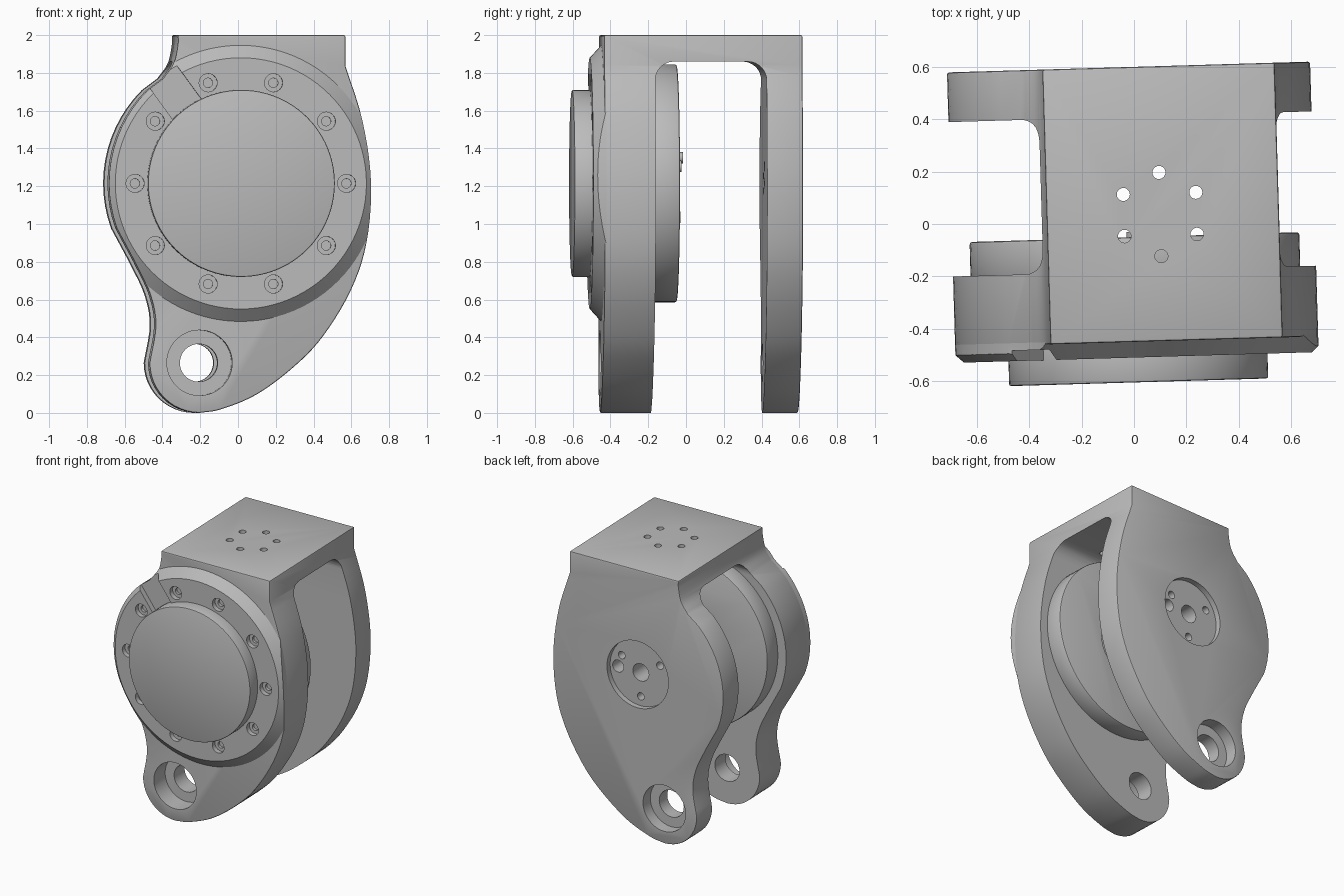
import bpy, bmesh, math
from math import pi, cos, sin
from mathutils import Matrix, Vector

cube = bpy.data.objects.get("Cube")
if cube:
    bpy.data.objects.remove(cube, do_unlink=True)

grey = bpy.data.materials.new("machined_grey")
grey.use_nodes = True
COLOUR = (0.5, 0.5, 0.5, 1)
grey.diffuse_color = COLOUR
grey.node_tree.nodes["Principled BSDF"].inputs["Base Color"].default_value = COLOUR

CZ = 1.215                 # motor axis height
PX, PZ, LOBE = -0.217, 0.265, 0.265   # pivot eye
FRONT, INNER_F, INNER_B, BACK = -0.45, -0.18, 0.41, 0.60
parts = []


def make(name, bm):
    bmesh.ops.recalc_face_normals(bm, faces=bm.faces)
    me = bpy.data.meshes.new(name)
    bm.to_mesh(me)
    bm.free()
    ob = bpy.data.objects.new(name, me)
    bpy.context.collection.objects.link(ob)
    me.materials.append(grey)
    return ob


def prism(name, pts, vec):
    bm = bmesh.new()
    face = bm.faces.new([bm.verts.new(p) for p in pts])
    ext = bmesh.ops.extrude_face_region(bm, geom=[face])
    bmesh.ops.translate(bm, vec=vec, verts=[v for v in ext["geom"] if isinstance(v, bmesh.types.BMVert)])
    return make(name, bm)


def rods(name, spots, y0, y1, r0, r1=None, seg=32):
    """Cylinders or cones along y at the (x, z) spots."""
    bm = bmesh.new()
    for x, z in spots:
        m = Matrix.Translation((x, (y0 + y1) / 2, z)) @ Matrix.Rotation(-pi / 2, 4, "X")
        bmesh.ops.create_cone(bm, cap_ends=True, segments=seg, radius1=r0,
                              radius2=r0 if r1 is None else r1, depth=y1 - y0, matrix=m)
    return make(name, bm)


def apply(ob, mod):
    bpy.context.view_layer.objects.active = ob
    bpy.ops.object.modifier_apply(modifier=mod.name)


def boolean(ob, cutter, op="DIFFERENCE"):
    mod = ob.modifiers.new("cut", "BOOLEAN")
    mod.operation, mod.solver, mod.object = op, "EXACT", cutter
    apply(ob, mod)
    bpy.data.objects.remove(cutter, do_unlink=True)


def bevel(ob, width, seg=2):
    mod = ob.modifiers.new("bevel", "BEVEL")
    mod.width, mod.segments, mod.limit_method, mod.angle_limit = width, seg, "ANGLE", math.radians(60)
    apply(ob, mod)


def spline(pts, n=5):
    """Smooth curve through the points."""
    p = [Vector(q) for q in pts]
    p = [2 * p[0] - p[1]] + p + [2 * p[-1] - p[-2]]
    out = []
    for a, b, c, d in zip(p, p[1:], p[2:], p[3:]):
        for i in range(n):
            t = i / n
            out.append(0.5 * (2 * b + (c - a) * t + (2 * a - 5 * b + 4 * c - d) * t * t
                              + (3 * b - a - 3 * c + d) * t ** 3))
    return out + [p[-2]]


def ring(cx, cz, r, n, start=0):
    return [(cx + r * cos(start + 2 * pi * i / n), cz + r * sin(start + 2 * pi * i / n)) for i in range(n)]


# Side outline shared by both arms
right = spline([(0.555, 1.84), (0.645, 1.55), (0.69, 1.22), (0.667, 0.9), (0.585, 0.65), (0.44, 0.41),
                (0.29, 0.25), (0.09, 0.1), (-0.1, 0.02), (PX, 0)])
eye = [Vector((PX + LOBE * cos(a), PZ + LOBE * sin(a))) for a in [-pi / 2 - i * pi / 24 for i in range(1, 12)]]
left = spline([(PX - LOBE, PZ), (-0.45, 0.465), (-0.48, 0.63), (-0.56, 0.80)])
body = [Vector((0.697 * cos(a), CZ + 0.697 * sin(a))) for a in [math.radians(200 - i * 5) for i in range(14)]]
shoulder = spline([(-0.41, 1.77), (-0.355, 1.85), (-0.333, 1.95), (-0.333, 2)])
outline = [Vector((0.555, 2))] + right + eye + left + body + shoulder


def slab(name, y0, y1):
    return prism(name, [(p.x, y0, p.y) for p in outline], (0, y1 - y0, 0))


# Fork: one block with a rounded channel cut through it
fork = slab("fork_body", FRONT, BACK)
bevel(fork, 0.01)
R, ROOF = 0.1, 1.86
arch = [(INNER_F, -1)]
for cy, a0 in ((INNER_F + R, pi), (INNER_B - R, pi / 2)):
    arch += [(cy + R * cos(a0 - i * pi / 16), ROOF - R + R * sin(a0 - i * pi / 16)) for i in range(9)]
arch.append((INNER_B, -1))
boolean(fork, prism("channel", [(-1, y, z) for y, z in arch], (2, 0, 0)))

# Pivot eyes with outer counterbores
pivot = [(PX, PZ)]
boolean(fork, rods("pivot_bore", pivot, -1, 1, 0.1, seg=48))
boolean(fork, rods("front_counterbore", pivot, -1, FRONT + 0.14, 0.173, seg=48))
boolean(fork, rods("back_counterbore", pivot, BACK - 0.09, 1, 0.173, seg=48))

# Round recess and holes on the back arm
screws = ring(0, CZ, 0.18, 3, pi / 6)
boolean(fork, rods("back_recess", [(0, CZ)], BACK - 0.04, 1, 0.25, seg=64))
boolean(fork, rods("centre_hole", [(0, CZ)], 0.3, 1, 0.065))
boolean(fork, rods("screw_holes", screws, 0.3, 1, 0.028, seg=20))
boolean(fork, rods("pin_hole", [(0.185, CZ)], 0.3, 1, 0.045, seg=24))

# Ring of holes through the top plate
bm = bmesh.new()
for x, y in ring(0.101, 0.034, 0.16, 6, pi / 2):
    bmesh.ops.create_cone(bm, cap_ends=True, segments=20, radius1=0.025, radius2=0.025, depth=0.4,
                          matrix=Matrix.Translation((x, y, 1.95)))
boolean(fork, make("top_holes", bm))
parts.append(fork)

# Chamfered motor flange, trimmed to the arm outline
flange = rods("motor_flange", [(0, CZ)], -0.51, FRONT + 0.01, 0.665, 0.742, seg=96)
boolean(flange, slab("trim", -0.7, 0), "INTERSECT")
bolts = ring(0, CZ, 0.56, 10)
boolean(flange, rods("bolt_cups", bolts, -0.6, -0.475, 0.048, seg=24))
boolean(flange, rods("bolt_sockets", bolts, -0.6, -0.455, 0.025, seg=16))
slot = prism("cable_slot", [(0.4, -0.6, -0.093), (0.9, -0.6, -0.093), (0.9, -0.6, 0.093), (0.4, -0.6, 0.093)],
             (0, 0.13, 0))
slot.data.transform(Matrix.Translation((0, 0, CZ)) @ Matrix.Rotation(-math.radians(126), 4, "Y"))
boolean(flange, slot)
parts.append(flange)

# Motor cover, rear disc and screw ends
cover = rods("motor_cover", [(0, CZ)], -0.605, -0.44, 0.495, seg=96)
bevel(cover, 0.008)
rear = rods("motor_rear_disc", [(0, CZ)], INNER_F - 0.02, -0.05, 0.63, seg=96)
bevel(rear, 0.01)
boolean(rear, rods("rear_recess", [(0, CZ)], -0.065, 0.1, 0.25, seg=64))
tips = rods("rear_screws", screws, -0.08, -0.03, 0.03, seg=20)
pin = rods("rear_pin", [(0.12, CZ + 0.135)], -0.08, -0.02, 0.03, seg=20)
parts += [cover, rear, tips, pin]

# Slight turn of the whole unit, and shading
for ob in parts:
    ob.data.transform(Matrix.Rotation(math.radians(1.7), 4, "Z"))
    bpy.ops.object.select_all(action="DESELECT")
    ob.select_set(True)
    bpy.context.view_layer.objects.active = ob
    bpy.ops.object.shade_smooth_by_angle(angle=math.radians(30))
